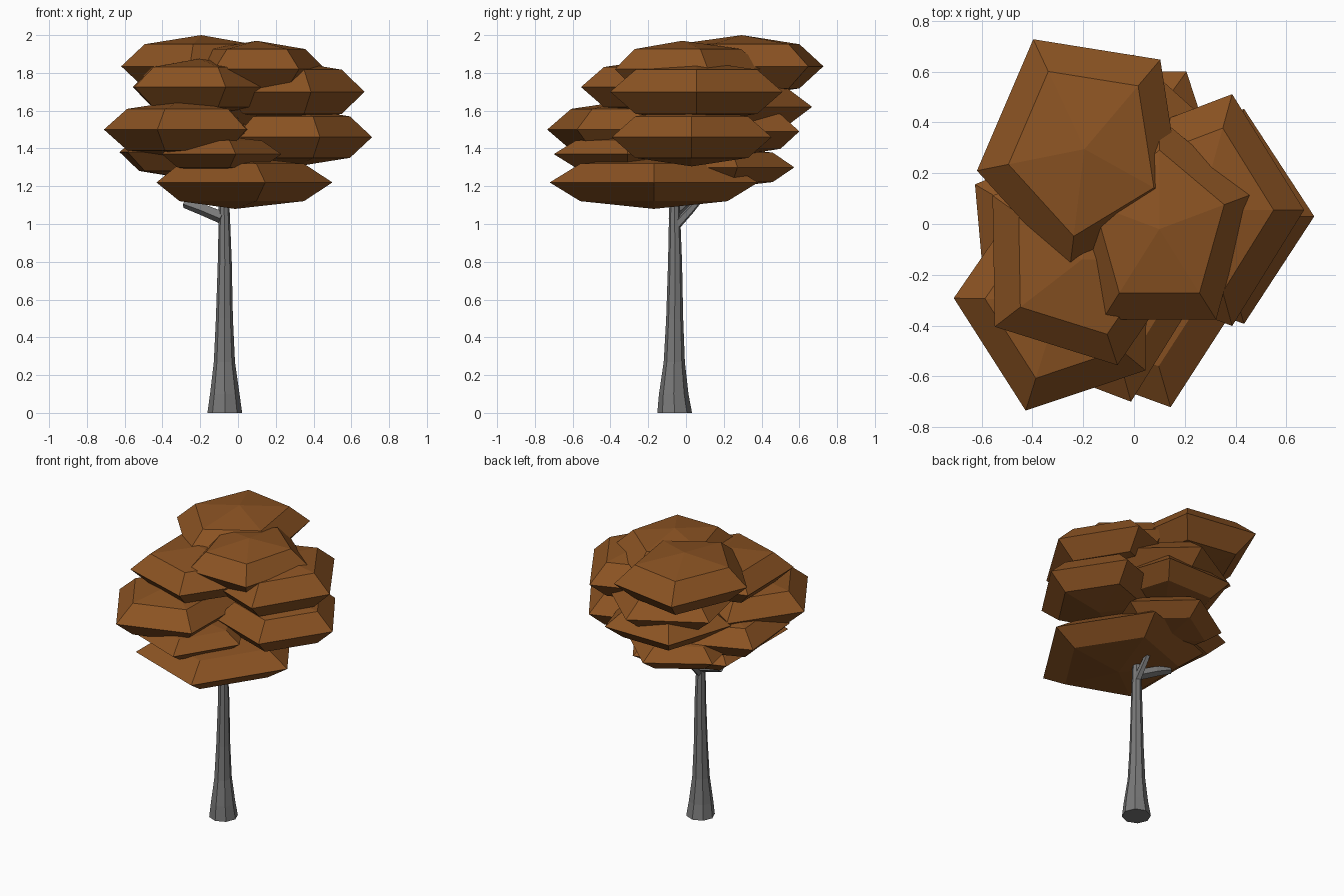
import bpy, bmesh, math
from mathutils import Vector

if "Cube" in bpy.data.objects:
    bpy.data.objects.remove(bpy.data.objects["Cube"])


def material(name, rgb):
    m = bpy.data.materials.new(name)
    m.diffuse_color = (*rgb, 1)
    m.use_nodes = True
    m.node_tree.nodes["Principled BSDF"].inputs["Base Color"].default_value = m.diffuse_color
    return m


LEAF = material("autumn_brown", (0.26, 0.087, 0.0165))
BARK = material("bark_grey", (0.19, 0.19, 0.19))


def finish(bm, name, mat):
    bmesh.ops.recalc_face_normals(bm, faces=bm.faces)
    me = bpy.data.meshes.new(name)
    bm.to_mesh(me)
    bm.free()
    me.materials.append(mat)
    ob = bpy.data.objects.new(name, me)
    bpy.context.collection.objects.link(ob)
    return ob


def leaf_clump(name, x, y, z, rx, ry, rz, turn):
    """Flattened five-sided blob: two poles and three rings."""
    bm = bmesh.new()
    top = bm.verts.new((x, y, z + rz))
    bottom = bm.verts.new((x, y, z - rz))
    rings = []
    for lat in (45, 0, -45):
        c, s = math.cos(math.radians(lat)), math.sin(math.radians(lat))
        rings.append([bm.verts.new((
            x + rx * c * math.cos(math.radians(turn + 72 * i)),
            y + ry * c * math.sin(math.radians(turn + 72 * i)),
            z + rz * s)) for i in range(5)])
    for i in range(5):
        j = (i + 1) % 5
        bm.faces.new((top, rings[0][i], rings[0][j]))
        bm.faces.new((bottom, rings[2][j], rings[2][i]))
        for a, b in zip(rings, rings[1:]):
            bm.faces.new((a[i], b[i], b[j], a[j]))
    finish(bm, name, LEAF)


def limb(name, path, sides):
    """Tapered tube through (x, y, z, radius) stations."""
    bm = bmesh.new()
    pts = [Vector(p[:3]) for p in path]
    axis = (pts[-1] - pts[0]).normalized()
    u = axis.cross(Vector((0, 1, 0))).normalized()
    v = axis.cross(u)
    rings = []
    for p, st in zip(pts, path):
        rings.append([bm.verts.new(
            p + st[3] * (u * math.cos(2 * math.pi * i / sides)
                         + v * math.sin(2 * math.pi * i / sides)))
            for i in range(sides)])
    for a, b in zip(rings, rings[1:]):
        for i in range(sides):
            j = (i + 1) % sides
            bm.faces.new((a[i], a[j], b[j], b[i]))
    bm.faces.new(rings[0])
    bm.faces.new(rings[-1])
    finish(bm, name, BARK)


# Foliage, from the crown top down
leaf_clump("crown_back_top", -0.195, 0.295, 1.835, 0.43, 0.49, 0.165, 46)
leaf_clump("crown_front_top", 0.10, -0.02, 1.82, 0.38, 0.44, 0.15, 18)
leaf_clump("crown_left_upper", -0.205, -0.14, 1.725, 0.43, 0.44, 0.15, 1)
leaf_clump("crown_right_upper", 0.26, 0.055, 1.70, 0.41, 0.48, 0.165, 0)
leaf_clump("crown_back_upper", -0.05, 0.22, 1.62, 0.45, 0.45, 0.14, 84)
leaf_clump("crown_left_middle", -0.29, -0.30, 1.50, 0.42, 0.46, 0.155, 35)
leaf_clump("crown_right_middle", 0.31, 0.03, 1.46, 0.40, 0.445, 0.155, 0)
leaf_clump("crown_back_middle", -0.04, 0.26, 1.49, 0.42, 0.42, 0.13, 54)
leaf_clump("crown_left_lower", -0.275, -0.05, 1.38, 0.41, 0.40, 0.14, 149)
leaf_clump("crown_front_lower", -0.12, -0.31, 1.37, 0.35, 0.41, 0.10, 0)
leaf_clump("crown_back_lower", -0.10, 0.185, 1.30, 0.37, 0.39, 0.11, 85)
leaf_clump("crown_front_bottom", -0.015, -0.17, 1.22, 0.515, 0.58, 0.14, 0)

# Trunk with flared foot, and two short branches
limb("trunk", [(-0.07, -0.06, 0, 0.092), (-0.07, -0.065, 0.10, 0.078),
               (-0.072, -0.062, 0.27, 0.056), (-0.072, -0.06, 0.50, 0.045),
               (-0.07, -0.058, 0.80, 0.037), (-0.072, -0.06, 1.0, 0.031),
               (-0.075, -0.06, 1.18, 0.026)], 8)
limb("left_branch", [(-0.08, -0.06, 1.035, 0.036), (-0.19, -0.01, 1.08, 0.033),
                     (-0.28, 0.02, 1.11, 0.026)], 5)
limb("back_branch", [(-0.07, -0.055, 0.99, 0.026), (-0.065, 0.02, 1.07, 0.022),
                     (-0.06, 0.08, 1.14, 0.018)], 5)
